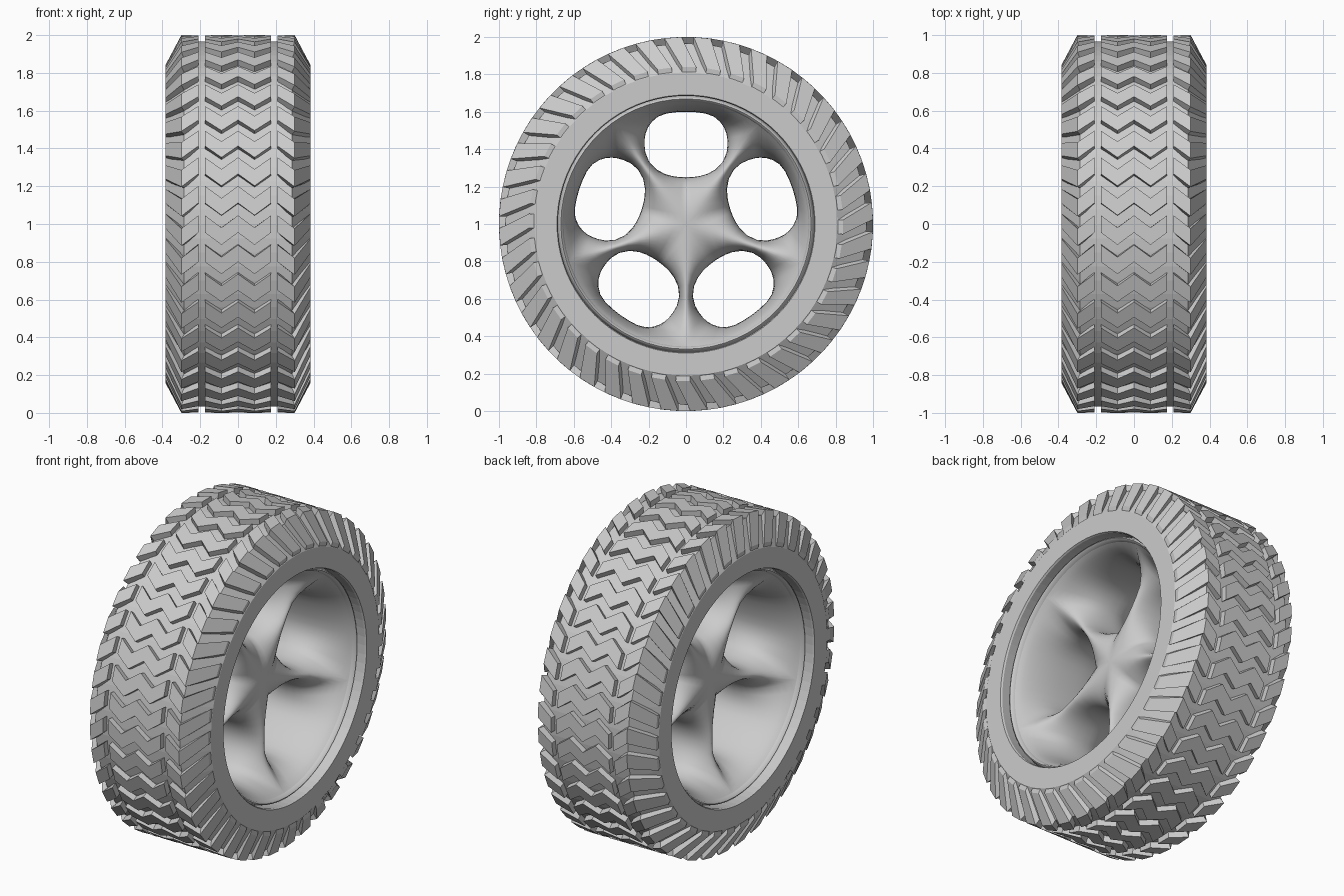
import bpy, bmesh, math
from math import sin, cos, pi, radians

if "Cube" in bpy.data.objects:
    bpy.data.objects.remove(bpy.data.objects["Cube"], do_unlink=True)

# One grey for the whole wheel
grey = bpy.data.materials.new("plain_grey")
grey.use_nodes = True
colour = (0.6, 0.6, 0.6, 1)
grey.diffuse_color = colour
bsdf = next(n for n in grey.node_tree.nodes if n.type == 'BSDF_PRINCIPLED')
bsdf.inputs["Base Color"].default_value = colour

AXLE = 1.0      # height of the axle
LUGS = 40       # tread blocks around each band


def polar(x, r, a):
    """Point at distance r and angle a around the axle."""
    return (x, r * cos(a), AXLE + r * sin(a))


def finish(name, bm, smooth=None):
    bmesh.ops.remove_doubles(bm, verts=bm.verts, dist=0.0005)
    bmesh.ops.recalc_face_normals(bm, faces=bm.faces)
    mesh = bpy.data.meshes.new(name)
    bm.to_mesh(mesh)
    bm.free()
    mesh.materials.append(grey)
    obj = bpy.data.objects.new(name, mesh)
    bpy.context.collection.objects.link(obj)
    if smooth:
        bpy.ops.object.select_all(action='DESELECT')
        obj.select_set(True)
        bpy.context.view_layer.objects.active = obj
        bpy.ops.object.shade_smooth_by_angle(angle=radians(smooth))
    return obj


def lathe(name, half, segments, closed, smooth=None):
    """Spin a half profile of (x, r), mirrored in x, around the axle."""
    profile = half + [(-x, r) for x, r in reversed(half)]
    bm = bmesh.new()
    rings = [[bm.verts.new(polar(x, r, 2 * pi * i / segments)) for x, r in profile]
             for i in range(segments)]
    count = len(profile)
    for i in range(segments):
        a, b = rings[i], rings[(i + 1) % segments]
        for j in range(count if closed else count - 1):
            k = (j + 1) % count
            bm.faces.new((a[j], a[k], b[k], b[j]))
    return finish(name, bm, smooth)


def tread_band(name, stations):
    """Ring of zigzag blocks; station = x top, r top, x base, r base, shift."""
    half_width = 0.29 * 2 * pi / LUGS
    bm = bmesh.new()
    for n in range(LUGS):
        centre = 2 * pi * n / LUGS
        sections = []
        for xt, rt, xb, rb, shift in stations:
            a0, a1 = centre + shift - half_width, centre + shift + half_width
            corners = ((xb, rb, a0), (xt, rt, a0), (xt, rt, a1), (xb, rb, a1))
            sections.append([bm.verts.new(polar(*c)) for c in corners])
        for s, t in zip(sections, sections[1:]):
            for j in range(4):
                k = (j + 1) % 4
                bm.faces.new((s[j], s[k], t[k], t[j]))
        bm.faces.new(sections[0])
        bm.faces.new(sections[-1])
    return finish(name, bm)


# Tyre carcass with flat sidewalls and sloped shoulders
lathe("tyre_body", [(0.30, 0.69), (0.375, 0.685), (0.385, 0.69), (0.385, 0.81),
                    (0.285, 0.965)], 80, True)

# Centre tread: W-shaped blocks
tread_band("centre_tread", [(0.0875 * i, 1.0, 0.0875 * i, 0.95, 0.065 * (i % 2))
                            for i in range(-2, 3)])

# Shoulder treads: V-shaped blocks folding down to the sidewalls
for side, label in ((1, "left"), (-1, "right")):
    tread_band(label + "_shoulder_tread",
               [(side * 0.21, 1.0, side * 0.21, 0.95, 0.0),
                (side * 0.30, 1.0, side * 0.28, 0.95, 0.07),
                (side * 0.385, 0.84, side * 0.38, 0.79, -0.02)])

# Rim lips and outer barrel
lathe("rim_barrel", [(0.31, 0.655), (0.328, 0.661), (0.335, 0.669), (0.33, 0.677),
                     (0.315, 0.681), (0.29, 0.691)], 60, False, 50)

# Spoke disc: five rounded windows, mirrored front to back
RIM, HOLE = 0.655, 0.43
HALF = pi / 5


def window_radius(phi):
    """Distance from window centre to its edge, phi measured from outward."""
    p = 2.3
    r = (abs(cos(phi) / 0.18) ** p + abs(sin(phi) / 0.222) ** p) ** (-1 / p)
    limit = -HOLE * cos(phi) + math.sqrt(0.6 ** 2 - (HOLE * sin(phi)) ** 2)
    return min(r, limit)


def dish(r):
    """Half thickness of the disc, rising towards the rim."""
    return 0.175 + 0.135 * max(0, (r - 0.42) / (RIM - 0.42)) ** 2


def wedge_outline():
    """Closed border of one sector: along a spoke, round the rim, and back."""
    n, arc = 10, 12
    pts = [(RIM * i / n, -HALF) for i in range(n)]
    pts += [(RIM, -HALF + 2 * HALF * i / arc) for i in range(arc)]
    pts += [(RIM * i / n, HALF) for i in range(n, 0, -1)]
    return [(r * cos(a), r * sin(a)) for r, a in pts]


STEPS = 9
outline = wedge_outline()
bm = bmesh.new()
for spoke in range(5):
    turn = pi / 2 + spoke * 2 * HALF
    for side in (1, -1):
        strips = []
        for u, v in outline:
            phi = math.atan2(v, u - HOLE)
            w = window_radius(phi)
            hu, hv = HOLE + w * cos(phi), w * sin(phi)
            strip = []
            for i in range(STEPS + 1):
                a = pi / 2 * i / STEPS
                t = 1 - cos(a)
                pu, pv = hu + (u - hu) * t, hv + (v - hv) * t
                r = math.hypot(pu, pv)
                h = dish(r) * sin(a) ** 0.85
                strip.append(bm.verts.new(polar(side * h, r, turn + math.atan2(pv, pu))))
            strips.append(strip)
        for s, t in zip(strips, strips[1:] + strips[:1]):
            for i in range(STEPS):
                bm.faces.new((s[i], s[i + 1], t[i + 1], t[i]))
finish("spoke_disc", bm, 60)
